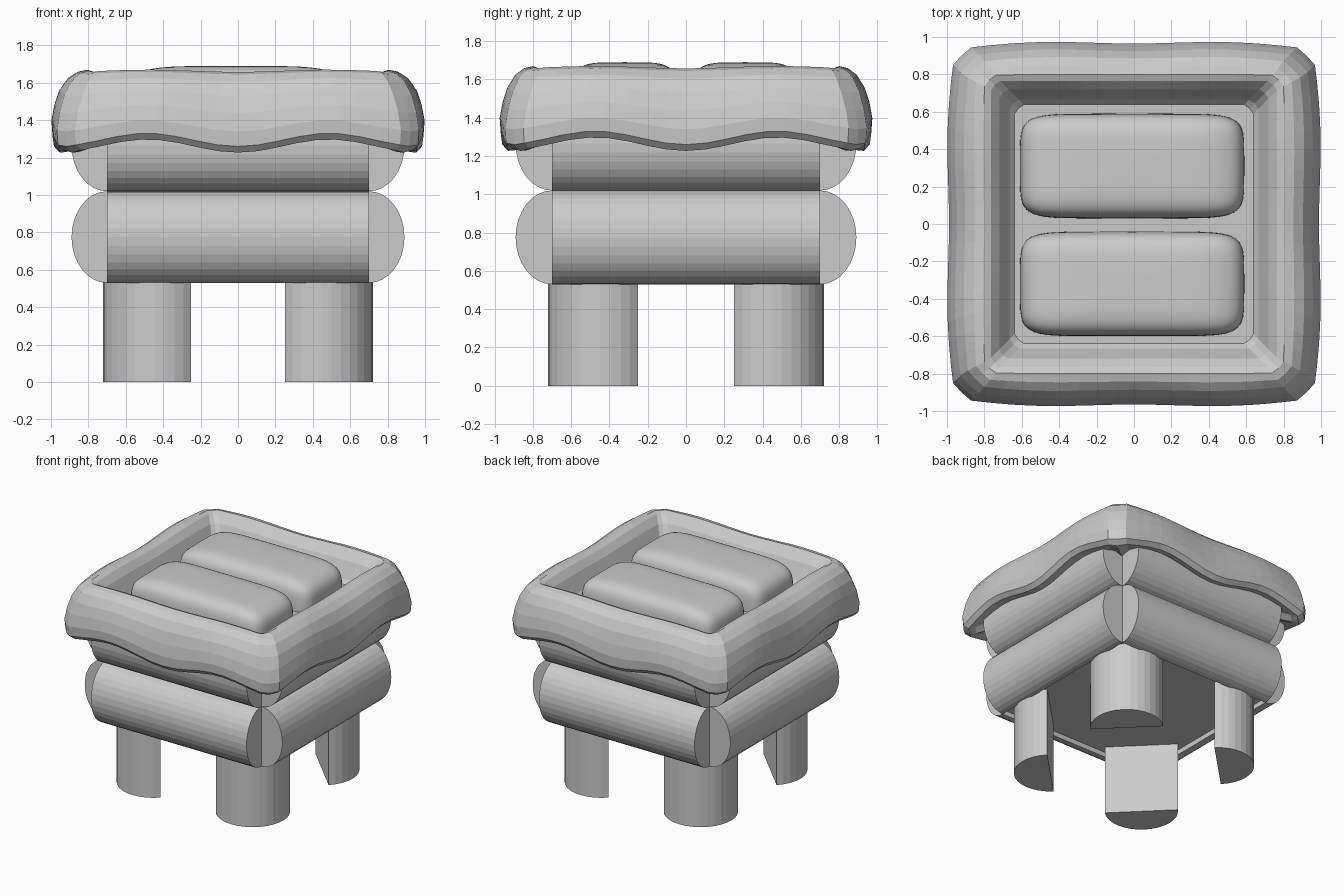
import bpy, bmesh, math
from mathutils import Matrix

if "Cube" in bpy.data.objects:
    bpy.data.objects.remove(bpy.data.objects["Cube"])


def make(name, bm, smooth=False):
    bmesh.ops.recalc_face_normals(bm, faces=bm.faces)
    me = bpy.data.meshes.new(name)
    bm.to_mesh(me)
    bm.free()
    if smooth:
        for p in me.polygons:
            p.use_smooth = True
    ob = bpy.data.objects.new(name, me)
    bpy.context.collection.objects.link(ob)
    return ob


def prism(name, outline, height, matrix):
    """Extrude a closed 2D outline along local z, then place it."""
    bm = bmesh.new()
    face = bm.faces.new([bm.verts.new((x, y, 0)) for x, y in outline])
    ext = bmesh.ops.extrude_face_region(bm, geom=[face])["geom"]
    bmesh.ops.translate(bm, vec=(0, 0, height),
                        verts=[v for v in ext if isinstance(v, bmesh.types.BMVert)])
    bm.transform(matrix)
    return make(name, bm)


def half_disc(rx, ry, n):
    """Half ellipse bulging toward +x, flat side on x = 0."""
    return [(rx * math.cos(a), ry * math.sin(a))
            for a in (-math.pi / 2 + math.pi * i / n for i in range(n + 1))]


# Four half-round legs, flat side facing the centre
for i in range(4):
    turn = Matrix.Rotation(math.pi / 4 + i * math.pi / 2, 4, 'Z')
    prism(f"leg_{i + 1}", half_disc(0.275, 0.275, 16), 0.57,
          turn @ Matrix.Translation((0.63, 0, 0)))

# Two courses of half-round logs on four sides
for row, z in enumerate((0.775, 1.265)):
    for i in range(4):
        turn = Matrix.Rotation(i * math.pi / 2, 4, 'Z')
        lay = Matrix.Translation((0.70, 0.70, z)) @ Matrix.Rotation(math.pi / 2, 4, 'X')
        prism(f"log_{row + 1}_{i + 1}", half_disc(0.19, 0.245, 16), 1.40, turn @ lay)

# Inner body: its underside is the base, its top the floor of the recess
bm = bmesh.new()
bmesh.ops.create_cube(bm, size=1, matrix=Matrix.Translation((0, 0, 1.01))
                      @ Matrix.Diagonal((1.40, 1.40, 0.88, 1)))
make("inner_body", bm)

# Wavy soft rim: (half width, height, wave, bulge) from underside over to recess
profile = [
    (0.72, 1.32, 0.030, 0.6), (0.90, 1.265, 0.035, 1), (0.935, 1.262, 0.035, 1),
    (0.965, 1.295, 0.035, 1), (0.970, 1.37, 0.030, 1), (0.955, 1.46, 0.022, 1),
    (0.930, 1.545, 0.015, 1), (0.890, 1.615, 0.010, 0.8), (0.845, 1.652, 0.007, 0.5),
    (0.800, 1.664, 0.006, 0.2), (0.765, 1.650, 0.006, 0), (0.720, 1.600, 0.003, 0),
    (0.665, 1.480, 0, 0), (0.63, 1.44, 0, 0)]


def rim_ring(h, z, wave, bulge):
    inset = 0.05 + 0.07 * bulge
    side = []
    for k in range(17):
        u = -1 + k / 8
        x = u * (h - inset)
        w = -math.cos(2 * math.pi * x / 0.95)
        side.append((x, -(h + bulge * (0.005 * w - 0.022 * u ** 4)), z + wave * w))
    c = h - 0.02 - 0.05 * bulge
    side.append((c, -c, z - wave))
    pts = []
    for i in range(4):
        ca, sa = round(math.cos(i * math.pi / 2)), round(math.sin(i * math.pi / 2))
        pts += [((x * ca - y * sa) * (1 + 0.025 * bulge), x * sa + y * ca, zz)
                for x, y, zz in side]
    return pts


bm = bmesh.new()
rings = [[bm.verts.new(p) for p in rim_ring(*row)] for row in profile]
for a, b in zip(rings, rings[1:] + rings[:1]):
    for j in range(len(a)):
        k = (j + 1) % len(a)
        bm.faces.new((a[j], a[k], b[k], b[j]))
rim = make("soft_rim", bm)

# Two puffy pillows lying in the recess
for name, y in (("front_pillow", -0.32), ("back_pillow", 0.31)):
    bm = bmesh.new()
    bmesh.ops.create_uvsphere(bm, u_segments=48, v_segments=24, radius=1)

    def power(c, e):
        return math.copysign(abs(c) ** e, c) if abs(c) > 1e-6 else 0

    for v in bm.verts:
        r = math.hypot(v.co.x, v.co.y)
        ang = math.atan2(v.co.y, v.co.x)
        pr = power(r, 0.42)
        v.co = (-0.01 + 0.60 * pr * power(math.cos(ang), 0.27),
                y + 0.28 * pr * power(math.sin(ang), 0.36),
                1.45 + 0.24 * power(v.co.z, 0.45))
    make(name, bm, smooth=True)
